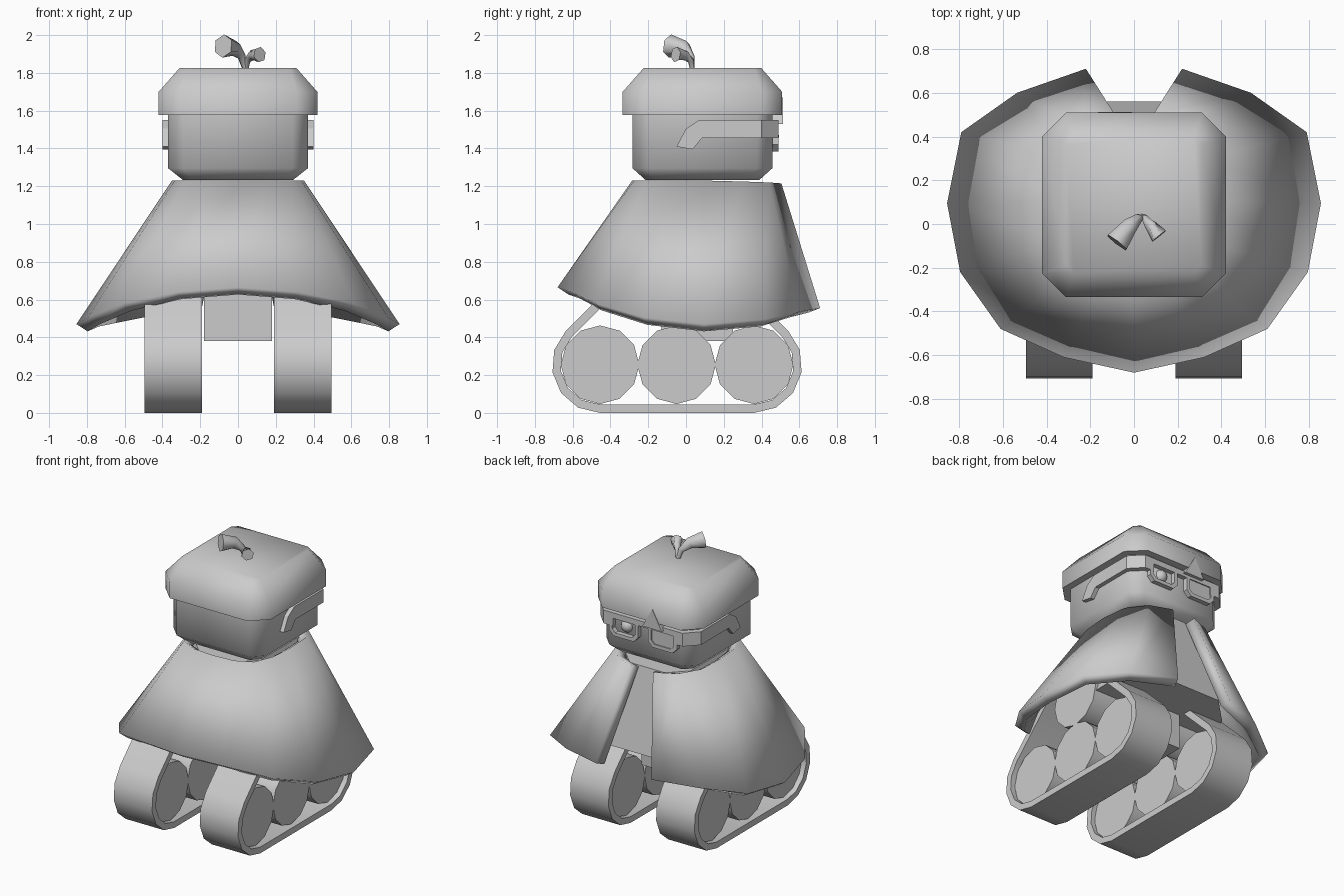
import bpy, bmesh, math
from mathutils import Vector

cube = bpy.data.objects.get("Cube")
if cube:
    bpy.data.objects.remove(cube, do_unlink=True)

grey = bpy.data.materials.new("plain_grey")
grey.use_nodes = True
grey.diffuse_color = (0.6, 0.6, 0.6, 1)
grey.node_tree.nodes["Principled BSDF"].inputs["Base Color"].default_value = (0.6, 0.6, 0.6, 1)


def finish(name, bm, angle):
    bmesh.ops.recalc_face_normals(bm, faces=bm.faces)
    mesh = bpy.data.meshes.new(name)
    bm.to_mesh(mesh)
    bm.free()
    mesh.materials.append(grey)
    ob = bpy.data.objects.new(name, mesh)
    bpy.context.collection.objects.link(ob)
    bpy.ops.object.select_all(action='DESELECT')
    ob.select_set(True)
    bpy.context.view_layer.objects.active = ob
    if angle:
        bpy.ops.object.shade_smooth_by_angle(angle=math.radians(angle))
    return ob


def loft(name, rings, angle=30, caps=True, loop=False, closed=True):
    """Skin a list of equal-length point rings."""
    bm = bmesh.new()
    vs = [[bm.verts.new(p) for p in r] for r in rings]
    n = len(vs[0])
    pairs = list(zip(vs, vs[1:])) + ([(vs[-1], vs[0])] if loop else [])
    for a, b in pairs:
        for i in range(n if closed else n - 1):
            j = (i + 1) % n
            bm.faces.new((a[i], a[j], b[j], b[i]))
    if caps and not loop:
        bm.faces.new(vs[0])
        bm.faces.new(vs[-1])
    return finish(name, bm, angle)


def side(pts, x):
    return [(x, y, z) for y, z in pts]


def face(pts, y):
    return [(x, y, z) for x, z in pts]


def chamfer_rect(hx, hy, c):
    q = [(hx, hy - c), (hx - c, hy)]
    return (q + [(-x, y) for x, y in q[::-1]] + [(-x, -y) for x, y in q]
            + [(x, -y) for x, y in q[::-1]])


def level(hx, hy, c, z, cy=0.087):
    return [(x, y + cy, z) for x, y in chamfer_rect(hx, hy, c)]


def around(cy, cz, r, a0, a1, steps):
    out = []
    for k in range(steps + 1):
        a = math.radians(a0 + (a1 - a0) * k / steps)
        out.append((cy + r * math.cos(a), cz + r * math.sin(a)))
    return out


# Head and cap
loft("head", [level(0.29, 0.30, 0.05, 1.232), level(0.37, 0.37, 0.08, 1.295),
              level(0.37, 0.37, 0.08, 1.60)], 60)
loft("cap", [level(0.42, 0.422, 0.11, 1.577), level(0.42, 0.422, 0.11, 1.70),
             level(0.31, 0.312, 0.035, 1.825)], 60)

# Small triangular peak on the face side of the cap
peak = [(-0.165, 1.53), (-0.01, 1.53), (-0.09, 1.67)]
loft("cap_peak", [face(peak, 0.45), face(peak, 0.513)], 0)


# Sprout of two flared horns on the cap
def horn(name, path):
    rings = []
    pts = [Vector(p[:3]) for p in path]
    for i, p in enumerate(pts):
        d = pts[min(i + 1, len(pts) - 1)] - pts[max(i - 1, 0)]
        u = d.cross(Vector((0.8, -0.6, 0))).normalized()
        v = d.cross(u).normalized()
        rings.append([p + path[i][3] * (u * math.cos(k * math.tau / 6) + v * math.sin(k * math.tau / 6))
                      for k in range(6)])
    loft(name, rings, 62)


horn("large_horn", [(0.04, 0.035, 1.81, 0.012), (0.02, 0.025, 1.885, 0.022),
                    (-0.02, -0.01, 1.93, 0.042), (-0.078, -0.085, 1.942, 0.062)])
horn("small_horn", [(0.04, 0.035, 1.81, 0.012), (0.05, 0.025, 1.865, 0.017),
                    (0.075, -0.005, 1.893, 0.028), (0.115, -0.055, 1.897, 0.042)])

# Glasses: bridge bar, slanted hinges, two frames, and bent temples
bar = [(-0.315, 1.51), (0.315, 1.51), (0.315, 1.55), (-0.315, 1.55)]
loft("glasses_bar", [face(bar, 0.45), face(bar, 0.49)], 0)
temple = [(0.4, 1.55), (0.07, 1.55), (0, 1.505), (-0.05, 1.41),
          (0.035, 1.395), (0.085, 1.455), (0.4, 1.455)]


def frame_outline(cx, hw, top, low, c):
    return [(cx - hw, top), (cx + hw, top), (cx + hw, low + c), (cx + hw - c, low),
            (cx - hw + c, low), (cx - hw, low + c)]


for s, label in ((1, "left"), (-1, "right")):
    loft(label + "_temple", [side(temple, s * 0.36), side(temple, s * 0.4)], 0)
    corner = [(0.4, 0.4), (0.315, 0.49), (0.24, 0.49), (0.24, 0.45), (0.3, 0.45), (0.36, 0.38)]
    loft(label + "_glasses_hinge",
         [[(s * x, y, z) for x, y in corner] for z in (1.455, 1.55)], 0)
    outer = frame_outline(s * 0.155, 0.115, 1.55, 1.385, 0.035)
    inner = frame_outline(s * 0.155, 0.09, 1.525, 1.41, 0.025)
    loft(label + "_glasses_frame", [face(outer, 0.45), face(outer, 0.49),
                                    face(inner, 0.49), face(inner, 0.45)], 0, loop=True)
lens = frame_outline(-0.155, 0.095, 1.53, 1.405, 0.025)
loft("right_lens", [face(lens, 0.474), face(lens, 0.482)], 0)
bm = bmesh.new()
bmesh.ops.create_uvsphere(bm, u_segments=16, v_segments=10, radius=0.045)
bmesh.ops.translate(bm, verts=bm.verts, vec=(0.15, 0.447, 1.465))
finish("left_eye", bm, 40)

# Cloak, open on the face side; half outlines mirrored across x
hem = [(0, -0.68, 0.665), (0.32, -0.61, 0.64), (0.61, -0.48, 0.58), (0.795, -0.22, 0.505),
       (0.855, 0.095, 0.47), (0.79, 0.42, 0.495), (0.535, 0.6, 0.535), (0.22, 0.71, 0.555)]
neck = [(0, -0.285, 1.23), (0.16, -0.275, 1.23), (0.28, -0.215, 1.23), (0.335, -0.08, 1.23),
        (0.35, 0.1, 1.23), (0.335, 0.3, 1.225), (0.24, 0.44, 1.22), (0.09, 0.505, 1.215)]


def mirrored(half):
    return [(-x, y, z) for x, y, z in half[:0:-1]] + half


cloak = loft("cloak", [mirrored(hem), mirrored(neck)], 45, caps=False, closed=False)
# Thicken towards the inside
shell = cloak.modifiers.new("thickness", 'SOLIDIFY')
shell.thickness = 0.07
normal = cloak.data.polygons[len(cloak.data.polygons) // 2].normal
shell.offset = -1 if normal.y < 0 else 1

# Body under the cloak, and the block joining the tracks
loft("body", [level(0.45, 0.46, 0.2, 0.63, 0.1), level(0.26, 0.34, 0.12, 1.2, 0.1)], 0)
block = [(-0.13, 0.38), (0.25, 0.38), (0.25, 0.7), (-0.13, 0.7)]
loft("track_block", [side(block, -0.18), side(block, 0.18)], 0)

# Triangular tracks: a belt around three lower wheels and one upper wheel
front, back, mid, low, high = -0.455, 0.36, -0.05, 0.255, 0.66
wheels = [(front, low), (mid, low), (back, low), (mid, high)]


def belt(r):
    return (around(front, low, r, 135, 270, 5) + around(back, low, r, 270, 405, 5)
            + around(mid, high, r, 45, 135, 4))


for s, label in ((1, "left"), (-1, "right")):
    a, b = s * 0.19, s * 0.495
    loft(label + "_track_belt", [side(belt(0.255), a), side(belt(0.255), b),
                                 side(belt(0.21), b), side(belt(0.21), a)], 35, loop=True)
    for i, (y, z) in enumerate(wheels):
        rim = around(y, z, 0.208, 0, 330, 11)
        loft(f"{label}_wheel_{i + 1}", [side(rim, s * 0.22), side(rim, s * 0.46)], 35)
